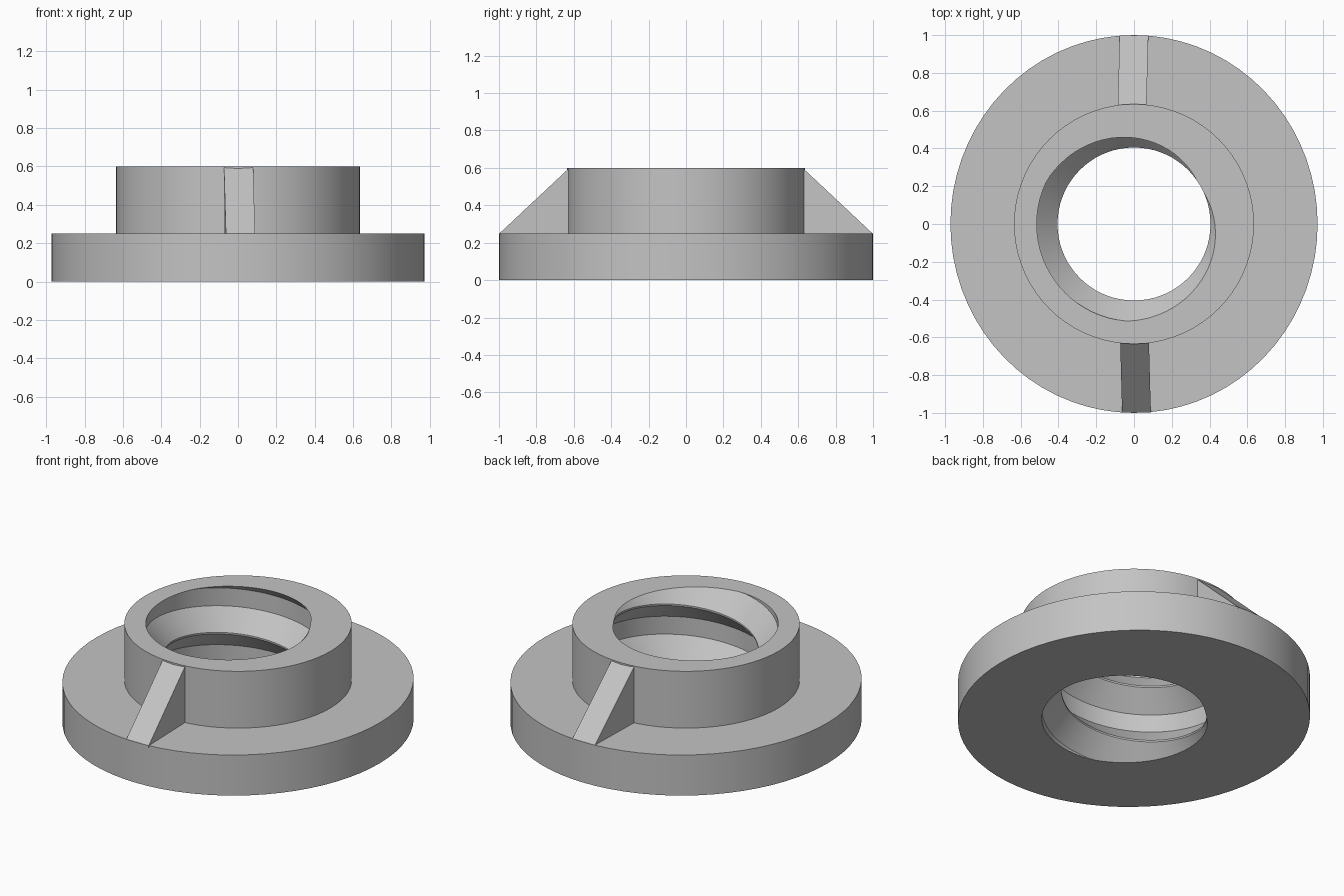
import bpy, bmesh, math

if "Cube" in bpy.data.objects:
    bpy.data.objects.remove(bpy.data.objects["Cube"], do_unlink=True)

HEIGHT, FLANGE_TOP, COLLAR_R = 0.6, 0.25, 0.635
FLANGE_X, FLANGE_Y = 0.972, 1.0
MINOR_R, MAJOR_R, PITCH = 0.405, 0.515, 0.35
ROOT_HALF, GROOVE_HALF = 0.055, 0.17
SEGMENTS = 72

grey = bpy.data.materials.new("plain grey")
grey.use_nodes = True
grey.diffuse_color = (0.55, 0.55, 0.55, 1)
grey.node_tree.nodes["Principled BSDF"].inputs["Base Color"].default_value = grey.diffuse_color


def make_object(name, bm):
    bmesh.ops.remove_doubles(bm, verts=bm.verts, dist=1e-4)
    bmesh.ops.recalc_face_normals(bm, faces=bm.faces)
    mesh = bpy.data.meshes.new(name)
    bm.to_mesh(mesh)
    bm.free()
    mesh.materials.append(grey)
    obj = bpy.data.objects.new(name, mesh)
    bpy.context.collection.objects.link(obj)
    return obj


def groove_centre(angle):
    return HEIGHT + PITCH * (math.degrees(angle) - 210) / 360


def bore_radius(angle, z):
    # Trapezoidal right-hand thread
    offset = abs((z - groove_centre(angle) + PITCH / 2) % PITCH - PITCH / 2)
    t = (GROOVE_HALF - offset) / (GROOVE_HALF - ROOT_HALF)
    return MINOR_R + (MAJOR_R - MINOR_R) * min(1, max(0, t))


def column(angle):
    # Closed section: threaded bore upwards, then collar and flange downwards
    c, s = math.cos(angle), math.sin(angle)
    points = []
    for turn in range(-2, 2):
        for step in (-GROOVE_HALF, -ROOT_HALF, ROOT_HALF, GROOVE_HALF):
            z = groove_centre(angle) + turn * PITCH + step
            z = min(HEIGHT, max(0, z))
            r = bore_radius(angle, z)
            points.append((r * c, r * s, z))
    for z in (HEIGHT, FLANGE_TOP):
        points.append((COLLAR_R * c, COLLAR_R * s, z))
    for z in (FLANGE_TOP, 0):
        points.append((FLANGE_X * c, FLANGE_Y * s, z))
    return points


# Flanged nut body with threaded bore
bm = bmesh.new()
columns = [[bm.verts.new(p) for p in column(2 * math.pi * i / SEGMENTS)]
           for i in range(SEGMENTS + 1)]
for a, b in zip(columns, columns[1:]):
    for k in range(len(a)):
        j = (k + 1) % len(a)
        bm.faces.new((a[k], b[k], b[j], a[j]))
body = make_object("flanged_nut_body", bm)
bpy.context.view_layer.objects.active = body
body.select_set(True)
bpy.ops.object.shade_smooth_by_angle(angle=math.radians(30))


# Triangular ribs, front and back
def rib(name, side, shift):
    bm = bmesh.new()
    inner, low = 0.625, FLANGE_TOP - 0.01
    section = ((inner, HEIGHT - 0.001), (0.997, FLANGE_TOP), (0.997, low), (inner, low))
    ends = []
    for x in (-0.076, 0.076):
        ends.append([bm.verts.new((x + shift + 0.027 * (y - inner), side * y, z))
                     for y, z in section])
    for end in ends:
        bm.faces.new(end)
    for k in range(4):
        j = (k + 1) % 4
        bm.faces.new((ends[0][k], ends[0][j], ends[1][j], ends[1][k]))
    make_object(name, bm)


rib("front_rib", -1, 0.003)
rib("back_rib", 1, -0.01)
